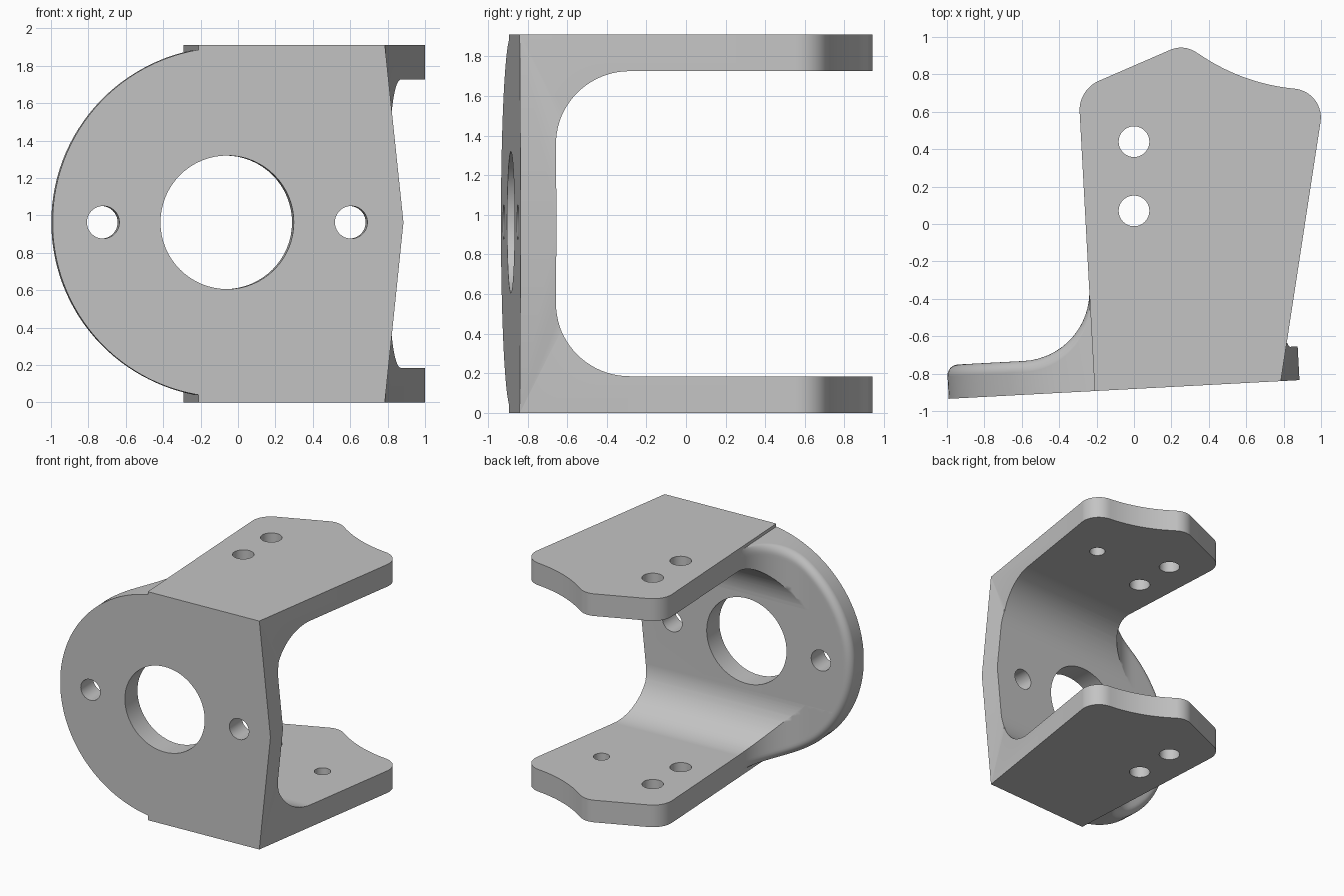
import bpy, bmesh
from math import sin, cos, tan, pi, radians, sqrt
from mathutils import Vector

if "Cube" in bpy.data.objects:
    bpy.data.objects.remove(bpy.data.objects["Cube"])

# Main dimensions
HEIGHT, FLANGE = 1.911, 0.185        # overall height, flange thickness
FRONT, BACK = -0.8805, -0.70         # plate faces, before the tilt
MID_X, MID_Z, DISC_R = -0.105, 0.963, 0.935
LEFT = -0.257                        # left side of the flanges
FILLET, RIM = 0.37, 0.06
TILT = radians(3.05)

metal = bpy.data.materials.new("grey metal")
metal.use_nodes = True
GREY = (0.55, 0.55, 0.55, 1)
metal.diffuse_color = GREY
metal.node_tree.nodes["Principled BSDF"].inputs["Base Color"].default_value = GREY


def tilted(u, v, z):
    """The plate and its holes are turned slightly about the vertical axis."""
    return Vector((u * cos(TILT) - v * sin(TILT), u * sin(TILT) + v * cos(TILT), z))


def upright(a, b, t):
    return Vector((a, b, t))


def along_plate(a, b, t):
    return tilted(t, a, b)


def through_plate(a, b, t):
    return tilted(a, t, b)


def finish(name, bm):
    bmesh.ops.recalc_face_normals(bm, faces=bm.faces[:])
    mesh = bpy.data.meshes.new(name)
    bm.to_mesh(mesh)
    bm.free()
    mesh.materials.append(metal)
    obj = bpy.data.objects.new(name, mesh)
    bpy.context.collection.objects.link(obj)
    return obj


def rounded(corners, steps=14):
    """Polygon from (x, y, radius) corners, each replaced by a tangent arc."""
    out = []
    for i, (x, y, r) in enumerate(corners):
        p = Vector((x, y))
        if not r:
            out.append(p)
            continue
        before = (Vector(corners[i - 1][:2]) - p).normalized()
        after = (Vector(corners[(i + 1) % len(corners)][:2]) - p).normalized()
        half = before.angle(after) / 2
        centre = p + (before + after).normalized() * r / sin(half)
        start = p + before * r / tan(half) - centre
        end = p + after * r / tan(half) - centre
        sweep = start.angle(end)
        for k in range(steps + 1):
            f = k / steps
            out.append(centre + (start * sin((1 - f) * sweep) + end * sin(f * sweep)) / sin(sweep))
    return out


def prism(name, points, place, low, high):
    bm = bmesh.new()
    ends = [[bm.verts.new(place(a, b, t)) for a, b in points] for t in (low, high)]
    for ring in ends:
        bm.faces.new(ring)
    n = len(points)
    for i in range(n):
        j = (i + 1) % n
        bm.faces.new((ends[0][i], ends[0][j], ends[1][j], ends[1][i]))
    return finish(name, bm)


def circle(x, y, r, n=64):
    return [(x + r * cos(2 * pi * i / n), y + r * sin(2 * pi * i / n)) for i in range(n)]


def disc_lobe():
    """Half disc with a rounded back rim, sweeping up into the flange sides."""
    arc_x = LEFT - FILLET
    section = []
    for k in range(1, 19):
        t = radians(56 * k / 19)
        section.append((MID_X - DISC_R * cos(t), BACK))
    for k in range(17):
        a = pi / 2 * k / 16
        section.append((arc_x + FILLET * sin(a), BACK + FILLET * (1 - cos(a))))
    section.append((0, BACK + FILLET))
    bm = bmesh.new()
    rows, n = [], 56
    for u, v in section:
        half = sqrt(DISC_R ** 2 - (u - MID_X) ** 2)
        row = []
        for k in range(n + 1):
            dz = half * sin(pi * (k / n - 0.5))
            over = sqrt((u - MID_X) ** 2 + dz ** 2) - (DISC_R - RIM)
            over = min(max(over, 0), RIM)
            drop = RIM - sqrt(RIM ** 2 - over ** 2)
            row.append(bm.verts.new((u, v - drop, MID_Z + dz)))
        rows.append(row)
    for a, b in zip(rows, rows[1:]):
        for k in range(n):
            bm.faces.new((a[k], a[k + 1], b[k + 1], b[k]))
    rim = [e for e in bm.edges if e.is_boundary]
    made = bmesh.ops.extrude_edge_only(bm, edges=rim)["geom"]
    for vert in made:
        if isinstance(vert, bmesh.types.BMVert):
            vert.co.y = -1.2
    bmesh.ops.holes_fill(bm, edges=[e for e in bm.edges if e.is_boundary], sides=0)
    for vert in bm.verts:
        vert.co = tilted(*vert.co)
    return finish("disc_lobe", bm)


def combine(target, tool, operation):
    mod = target.modifiers.new(operation.lower(), "BOOLEAN")
    mod.operation, mod.object, mod.solver = operation, tool, "EXACT"
    bpy.context.view_layer.objects.active = target
    bpy.ops.object.modifier_apply(modifier=mod.name)
    bpy.data.objects.remove(tool)


# Flange outline, as a tall prism
near_left = tilted(LEFT, -1.2, 0)
outline = rounded([
    (near_left.x, near_left.y, 0),
    (-0.297, 0.718, 0.17), (0.265, 0.962, 0.145),
    (0.592, 0.75, 1.08), (1.022, 0.707, 0.155),
    (0.73, -1.2, 0)])
bracket = prism("bracket", outline, upright, -0.1, HEIGHT + 0.1)

# Plate with its pointed right edge
plate = prism("plate", [(-0.2, -0.1), (0.729, -0.1), (0.839, MID_Z),
                        (0.729, HEIGHT + 0.1), (-0.2, HEIGHT + 0.1)],
              through_plate, -1.25, BACK + 0.02)
combine(bracket, plate, "UNION")
combine(bracket, disc_lobe(), "UNION")

# Channel section: two flanges joined to the plate by large fillets
channel = prism("channel", rounded([
    (FRONT, 0, 0), (1.3, 0, 0), (1.3, FLANGE, 0), (BACK, FLANGE, FILLET),
    (BACK, HEIGHT - FLANGE, FILLET), (1.3, HEIGHT - FLANGE, 0),
    (1.3, HEIGHT, 0), (FRONT, HEIGHT, 0)], 20), along_plate, -1.5, 1.5)
combine(bracket, channel, "INTERSECT")

# Bore and bolt holes through the plate
for offset, radius in ((0, 0.357), (-0.664, 0.087), (0.664, 0.087)):
    hole = prism("hole", circle(MID_X + offset, MID_Z, radius), through_plate, -1.3, -0.3)
    combine(bracket, hole, "DIFFERENCE")

# Through holes in both flanges
for y in (0.07, 0.44):
    hole = prism("hole", circle(0, y, 0.082, 48), upright, -0.2, HEIGHT + 0.2)
    combine(bracket, hole, "DIFFERENCE")

# Blind hole in the inner face of each flange
hole = prism("hole", circle(0.6, 0.26, 0.062, 40), upright, 0.09, HEIGHT - 0.09)
combine(bracket, hole, "DIFFERENCE")

# Smooth curves, crisp edges
bpy.ops.object.select_all(action="DESELECT")
bracket.select_set(True)
bpy.context.view_layer.objects.active = bracket
bpy.ops.object.shade_smooth_by_angle(angle=radians(30))
normals = bracket.modifiers.new("even_shading", "WEIGHTED_NORMAL")
normals.keep_sharp = True
